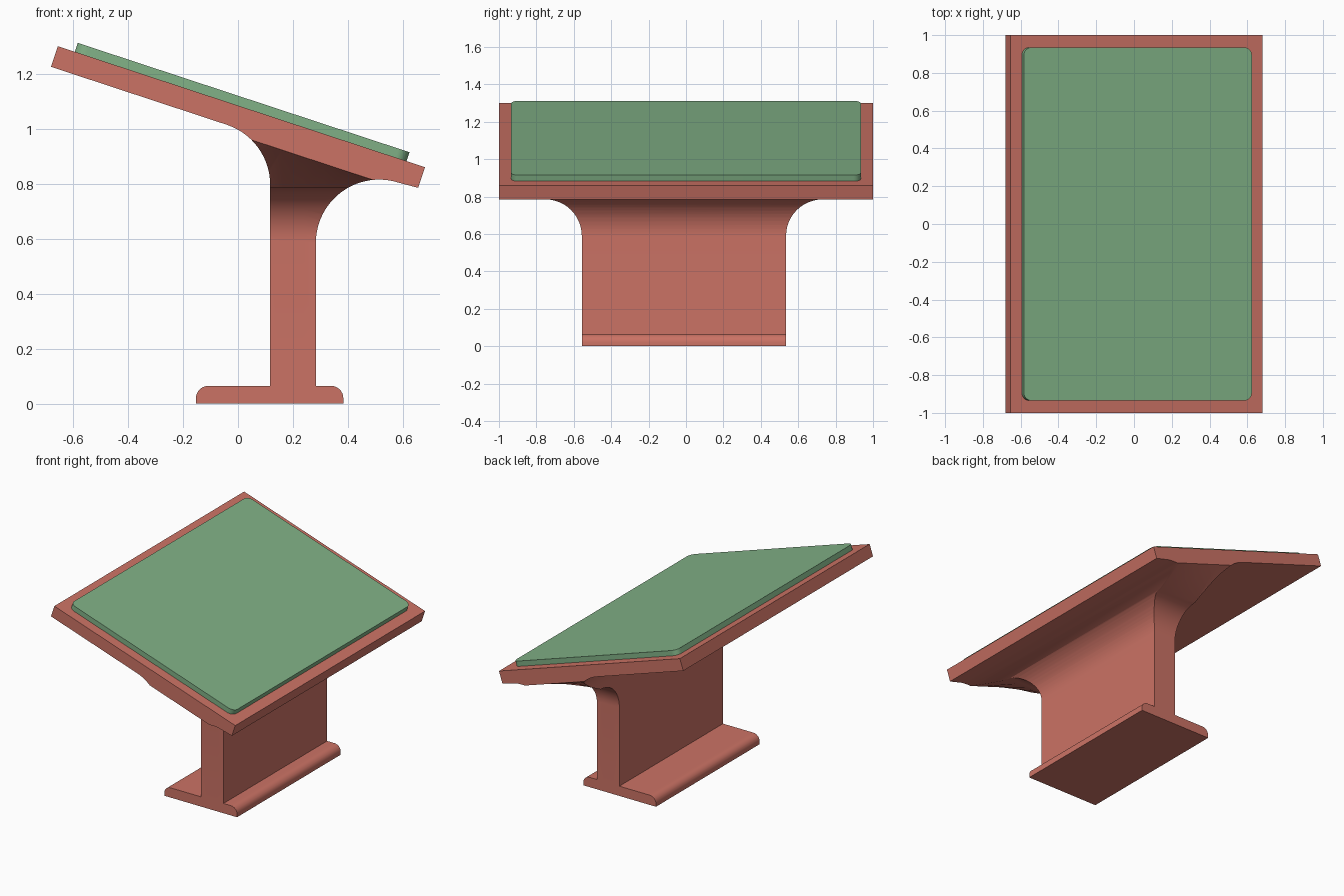
import bpy, bmesh
from math import sin, cos, radians, pi, atan

if "Cube" in bpy.data.objects:
    bpy.data.objects.remove(bpy.data.objects["Cube"])

SLOPE = 0.3296                 # fall of the tilted top along x
TILT = atan(SLOPE)


def material(name, color):
    m = bpy.data.materials.new(name)
    m.diffuse_color = color
    m.use_nodes = True
    m.node_tree.nodes["Principled BSDF"].inputs["Base Color"].default_value = m.diffuse_color
    return m


def arc(cx, cz, r, a0, a1, n=14):
    pts = []
    for i in range(n + 1):
        a = radians(a0 + (a1 - a0) * i / n)
        pts.append((cx + r * cos(a), cz + r * sin(a)))
    return pts


def make_object(name, bm, mat=None):
    bmesh.ops.recalc_face_normals(bm, faces=bm.faces[:])
    me = bpy.data.meshes.new(name)
    bm.to_mesh(me)
    bm.free()
    ob = bpy.data.objects.new(name, me)
    bpy.context.collection.objects.link(ob)
    if mat:
        me.materials.append(mat)
    return ob


def activate(ob):
    bpy.ops.object.select_all(action='DESELECT')
    ob.select_set(True)
    bpy.context.view_layer.objects.active = ob


def prism(name, pts, offset, mat):
    # closed outline of 3D points pushed along an offset vector
    bm = bmesh.new()
    face = bm.faces.new([bm.verts.new(p) for p in pts])
    new = bmesh.ops.extrude_face_region(bm, geom=[face], use_keep_orig=True)
    bmesh.ops.translate(bm, vec=offset,
                        verts=[g for g in new['geom'] if isinstance(g, bmesh.types.BMVert)])
    return make_object(name, bm, mat)


red = material("frame_red", (0.60, 0.17, 0.13, 1))
green = material("panel_green", (0.22, 0.44, 0.24, 1))

# Frame: tray, flared stem and foot as one cross-section
tilt_deg = TILT * 180 / pi
profile = [(-0.68, 1.225)]
profile += arc(-0.113, 0.796, 0.23, 90 - tilt_deg, 0)
profile += [(0.117, 0.065)]
profile += arc(-0.108, 0.020, 0.045, 90, 180, 8)
profile += [(-0.153, 0), (0.383, 0)]
profile += arc(0.338, 0.020, 0.045, 0, 90, 8)
profile += [(0.283, 0.065)]
profile += arc(0.513, 0.585, 0.23, 180, 90 - tilt_deg, 20)
profile += [(0.655, 0.785), (0.68, 0.86), (-0.655, 1.30)]
frame = prism("stand_frame", [(x, -1, z) for x, z in profile], (0, 2, 0), red)

# End cutters: trim stem ends and shape the curved flare under the tray
for s in (-1, 1):
    bm = bmesh.new()
    section = [(0.546, -0.1)] + arc(0.741, 0.590, 0.195, 180, 90, 12)
    cols = []
    for i in range(13):
        x = -0.3 + 0.92 * i / 12
        edge_z = 0.959 - (x - 0.05) * SLOPE
        ring = [(x, -0.011 + s * h, z) for h, z in section]
        ring += [(x, s, edge_z), (x, s * 1.05, edge_z), (x, s * 1.05, -0.1)]
        cols.append([bm.verts.new(p) for p in ring])
    n = len(cols[0])
    for a, b in zip(cols, cols[1:]):
        for j in range(n):
            k = (j + 1) % n
            bm.faces.new((a[j], a[k], b[k], b[j]))
    bm.faces.new(cols[0])
    bm.faces.new(cols[-1])
    bmesh.ops.triangulate(bm, faces=bm.faces[:])
    cutter = make_object("end_cutter", bm)
    cutter.hide_render = True
    activate(frame)
    mod = frame.modifiers.new("trim", 'BOOLEAN')
    mod.operation = 'DIFFERENCE'
    mod.solver = 'EXACT'
    mod.object = cutter
    bpy.ops.object.modifier_apply(modifier=mod.name)
    bpy.data.objects.remove(cutter)

# Panel: rounded rectangle lying on the tilted tray
x0, x1, half, r = -0.593, 0.613, 0.935, 0.04
outline = []
for cx, cy, a in ((x1 - r, half - r, 0), (x0 + r, half - r, 90),
                  (x0 + r, r - half, 180), (x1 - r, r - half, 270)):
    outline += arc(cx, cy, r, a, a + 90, 8)
thick = 0.034
panel = prism("top_panel", [(x, y, 1.30 - SLOPE * (x + 0.655)) for x, y in outline],
              (thick * sin(TILT), 0, thick * cos(TILT)), green)

for ob in (frame, panel):
    activate(ob)
    bpy.ops.object.shade_smooth_by_angle(angle=radians(30))
